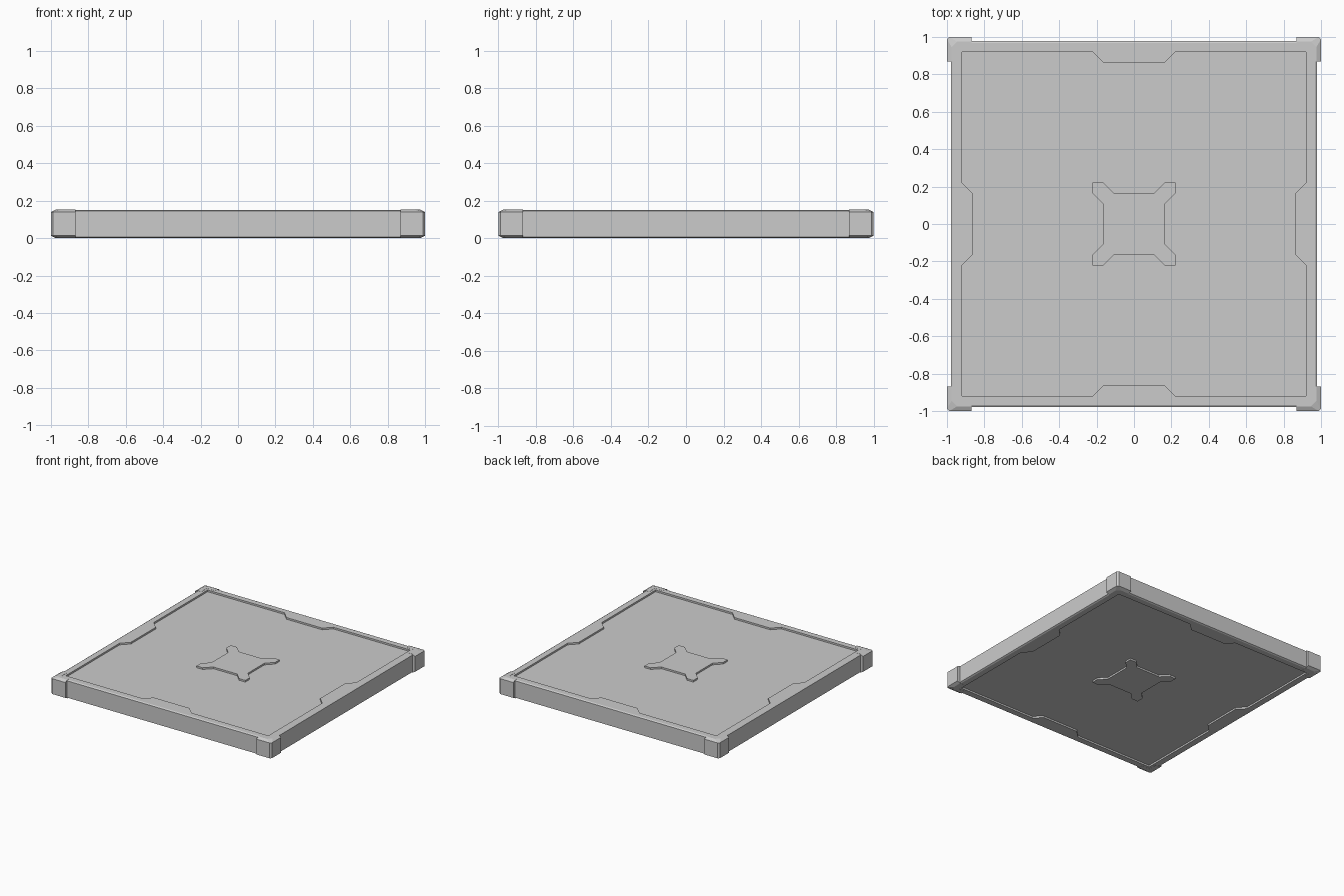
import bpy, bmesh

if "Cube" in bpy.data.objects:
    bpy.data.objects.remove(bpy.data.objects["Cube"])

H = 0.152      # total height
T = H - 0.001  # slab top, a hair below the corner caps
D = 0.014      # recess depth


def finish(name, bm, axes):
    """Turn a bmesh into an object mirrored about the tile centre."""
    bmesh.ops.remove_doubles(bm, verts=bm.verts, dist=1e-6)
    bmesh.ops.recalc_face_normals(bm, faces=bm.faces)
    me = bpy.data.meshes.new(name)
    bm.to_mesh(me)
    bm.free()
    ob = bpy.data.objects.new(name, me)
    bpy.context.collection.objects.link(ob)
    centre = bpy.data.objects.get("mirror_centre")
    if centre is None:
        centre = bpy.data.objects.new("mirror_centre", None)
        bpy.context.collection.objects.link(centre)
        centre.location = (0, 0, H / 2)
        centre.hide_render = True
    mod = ob.modifiers.new("mirror", 'MIRROR')
    mod.use_axis = axes
    mod.mirror_object = centre
    return ob


def loop(bm, pts, z):
    vs = [bm.verts.new((x, y, z)) for x, y in pts]
    for a, b in zip(vs, vs[1:] + vs[:1]):
        bm.edges.new((a, b))
    return vs


def bridge(bm, a, b):
    n = len(a)
    for i in range(n):
        j = (i + 1) % n
        bm.faces.new((a[i], a[j], b[j], b[i]))


def fill(bm, *loops):
    edges = [bm.edges.get((l[i - 1], l[i])) for l in loops for i in range(len(l))]
    bmesh.ops.triangle_fill(bm, edges=edges, use_beauty=True, normal=(0, 0, 1))


def four_fold(pts):
    """Repeat one side's points around all four sides."""
    out = []
    for _ in range(4):
        out += pts
        pts = [(y, -x) for x, y in pts]
    return out


def cut_square(r, c):
    return four_fold([(-r + c, r), (r - c, r)])


# Outlines of the recessed panel and of the raised centre emblem
panel = four_fold([(-.92, .92), (-.222, .92), (-.162, .86),
                   (.162, .86), (.222, .92)])
boss = four_fold([(-.222, .222), (-.165, .222), (-.108, .165),
                  (.108, .165), (.165, .222)])

# Tile slab: upper half, mirrored to the underside
bm = bmesh.new()
mid = loop(bm, cut_square(.978, .015), H / 2)
side = loop(bm, cut_square(.978, .015), T - .006)
rim = loop(bm, cut_square(.967, .035), T)
lip = loop(bm, panel, T)
floor = loop(bm, panel, T - D)
base = loop(bm, boss, T - D)
top = loop(bm, boss, T)
bridge(bm, mid, side)
bridge(bm, side, rim)
bridge(bm, lip, floor)
bridge(bm, base, top)
fill(bm, rim, lip)
fill(bm, floor, base)
fill(bm, top)
for f in bm.faces:
    f.normal_update()
finish("tile_slab", bm, (False, False, True))


# Corner caps: one L-shaped bracket with cut corner, mirrored to all corners
def cap_outline(r, c, inner):
    return [(.868, inner), (.868, r), (r - c, r), (r, r - c),
            (r, .868), (inner, .868), (inner, inner)]


bm = bmesh.new()
a = loop(bm, cap_outline(1, .012, .94), H / 2)
b = loop(bm, cap_outline(1, .012, .94), H - .013)
c = loop(bm, cap_outline(.975, .03, .94), H)
bridge(bm, a, b)
bridge(bm, b, c)
fill(bm, c)
finish("corner_caps", bm, (True, True, True))
